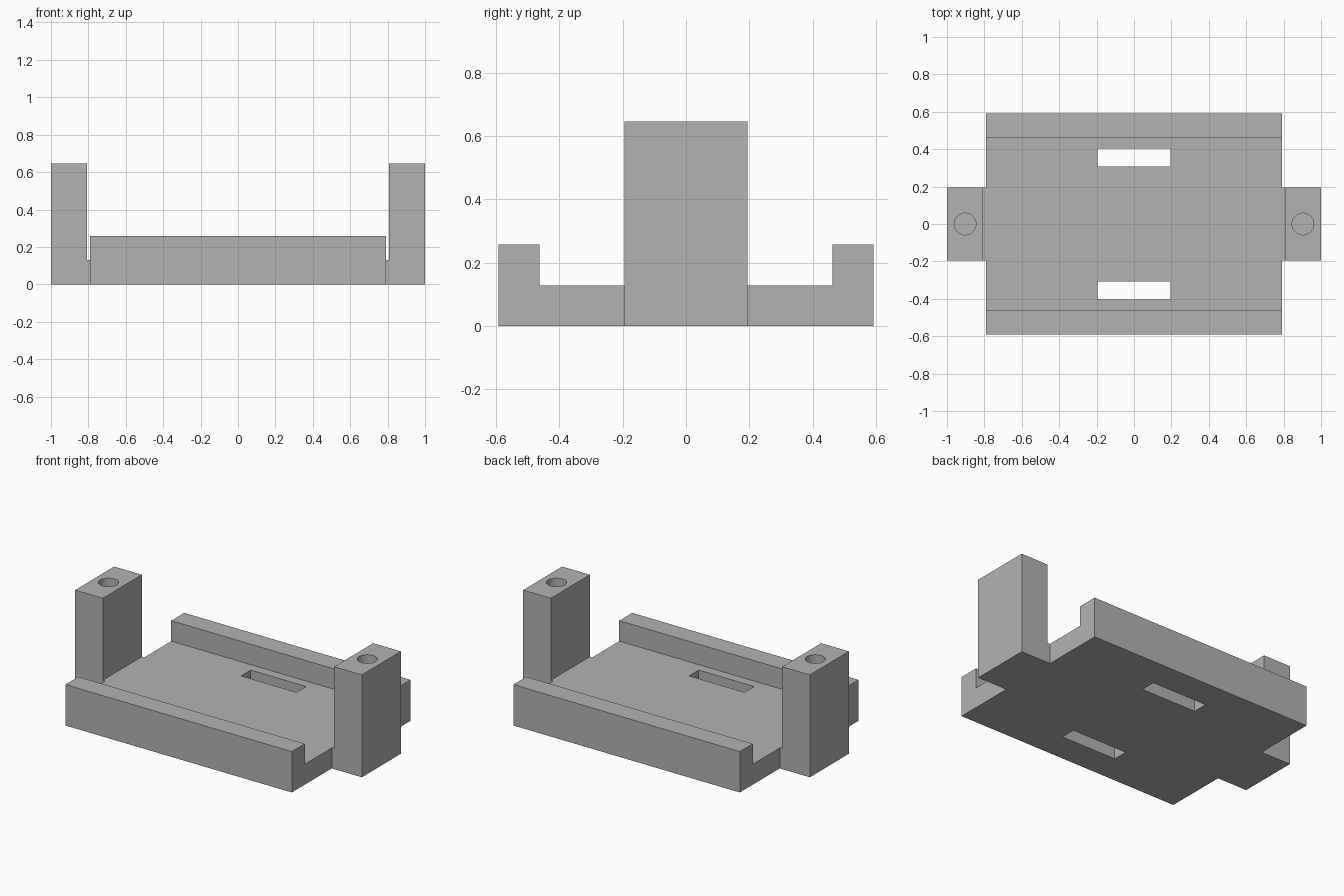
import bpy
import bmesh
from mathutils import Matrix, Vector

cube = bpy.data.objects.get("Cube")
if cube:
    bpy.data.objects.remove(cube, do_unlink=True)

# Main dimensions
PLATE_X, PLATE_Y = 0.79, 0.592
FLOOR, RAIL_TOP, RAIL_IN = 0.129, 0.258, 0.463
POST_IN, POST_TOP, POST_Y = 0.807, 0.646, 0.194
HOLE_X, HOLE_R, HOLE_DEPTH = 0.903, 0.058, 0.5

grey = bpy.data.materials.new("plain grey")
grey.use_nodes = True
grey.diffuse_color = (0.45, 0.45, 0.45, 1)
grey.node_tree.nodes["Principled BSDF"].inputs["Base Color"].default_value = grey.diffuse_color


def finish(name, bm):
    bmesh.ops.recalc_face_normals(bm, faces=bm.faces)
    mesh = bpy.data.meshes.new(name)
    bm.to_mesh(mesh)
    bm.free()
    mesh.materials.append(grey)
    obj = bpy.data.objects.new(name, mesh)
    bpy.context.collection.objects.link(obj)
    return obj


def extrude_profile(name, points, direction):
    """Extrude a closed profile by the given vector."""
    bm = bmesh.new()
    face = bm.faces.new([bm.verts.new(p) for p in points])
    result = bmesh.ops.extrude_face_region(bm, geom=[face])
    verts = [v for v in result["geom"] if isinstance(v, bmesh.types.BMVert)]
    bmesh.ops.translate(bm, verts=verts, vec=Vector(direction))
    return finish(name, bm)


def box(name, centre, size):
    bm = bmesh.new()
    bmesh.ops.create_cube(bm, size=1, matrix=Matrix.Translation(centre) @ Matrix.Diagonal((*size, 1)))
    return finish(name, bm)


def cylinder(name, centre, radius, depth):
    bm = bmesh.new()
    bmesh.ops.create_cone(bm, cap_ends=True, segments=48, radius1=radius, radius2=radius,
                          depth=depth, matrix=Matrix.Translation(centre))
    return finish(name, bm)


def combine(target, tool, operation):
    """Apply a boolean and remove the tool object."""
    mod = target.modifiers.new(operation, 'BOOLEAN')
    mod.operation = operation
    mod.solver = 'EXACT'
    mod.object = tool
    tool.hide_render = True
    bpy.context.view_layer.objects.active = target
    bpy.ops.object.modifier_apply(modifier=mod.name)
    bpy.data.objects.remove(tool, do_unlink=True)


# Channel-shaped tray with a rail along the front and back
half = [(RAIL_IN, FLOOR), (RAIL_IN, RAIL_TOP), (PLATE_Y, RAIL_TOP), (PLATE_Y, 0)]
section = half + [(-y, z) for y, z in reversed(half)]
tray = extrude_profile("mounting_tray", [(-PLATE_X, y, z) for y, z in section], (2 * PLATE_X, 0, 0))

# End posts on short lugs, each with a blind screw hole
for side in (-1, 1):
    lug = [(0.7, 0), (1, 0), (1, POST_TOP), (POST_IN, POST_TOP), (POST_IN, FLOOR), (0.7, FLOOR)]
    post = extrude_profile("end_post", [(side * x, -POST_Y, z) for x, z in lug], (0, 2 * POST_Y, 0))
    combine(tray, post, 'UNION')
    hole = cylinder("screw_hole", (side * HOLE_X, 0, POST_TOP), HOLE_R, 2 * HOLE_DEPTH)
    combine(tray, hole, 'DIFFERENCE')

# Strap slots through the floor
for side in (-1, 1):
    slot = box("strap_slot", (0, side * 0.355, FLOOR / 2), (0.388, 0.096, 0.4))
    combine(tray, slot, 'DIFFERENCE')

# Smooth hole walls, crisp edges elsewhere
bpy.ops.object.select_all(action='DESELECT')
tray.select_set(True)
bpy.context.view_layer.objects.active = tray
bpy.ops.object.shade_smooth_by_angle()
